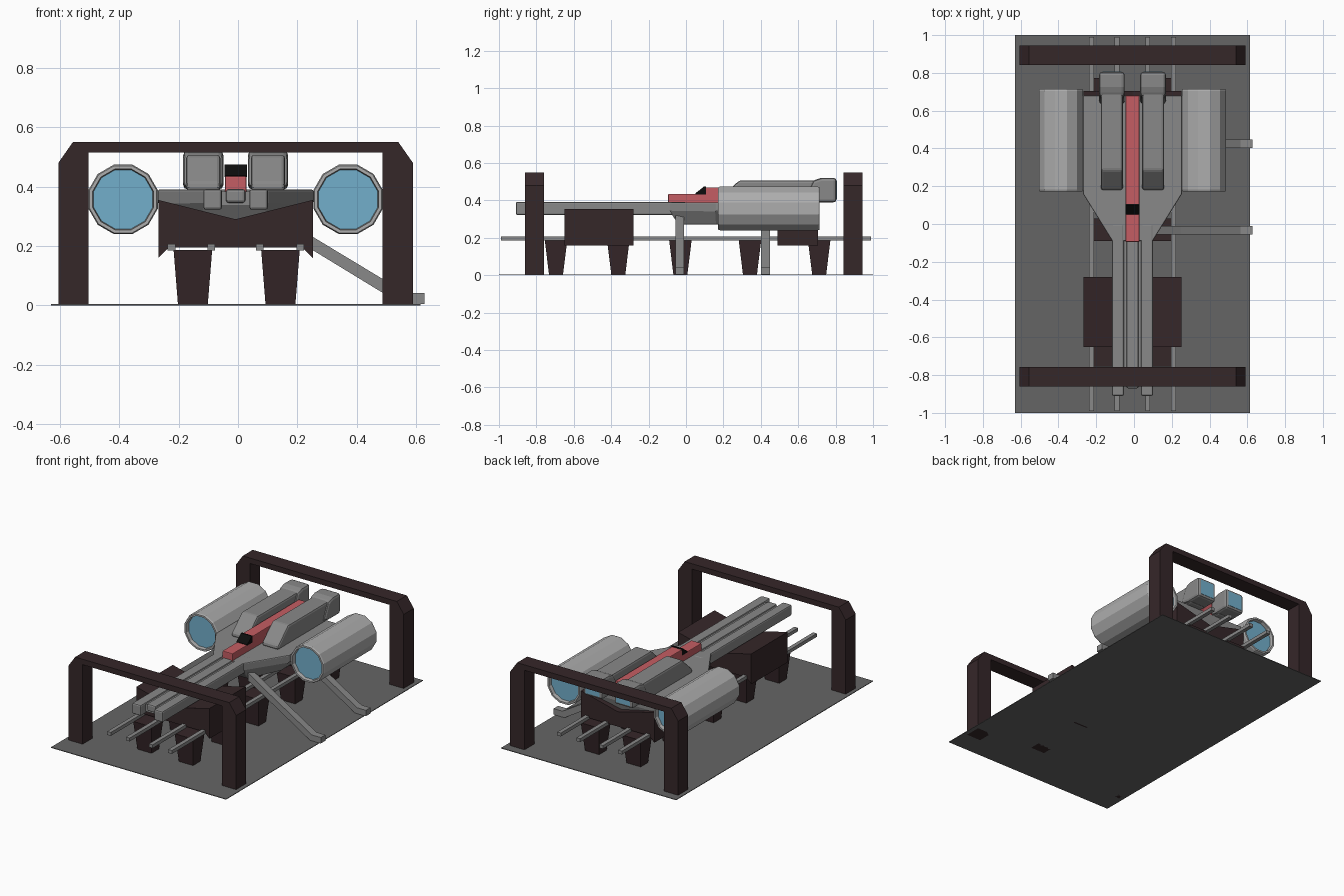
import bpy, bmesh, math

if "Cube" in bpy.data.objects:
    bpy.data.objects.remove(bpy.data.objects["Cube"])

CX = -0.008  # ship and platform axis


def material(name, rgb):
    m = bpy.data.materials.new(name)
    m.diffuse_color = (*rgb, 1)
    m.use_nodes = True
    m.node_tree.nodes["Principled BSDF"].inputs["Base Color"].default_value = m.diffuse_color
    return m


BROWN = material("dark_brown", (0.036, 0.020, 0.022))
RED = material("red", (0.56, 0.11, 0.125))
BLUE = material("blue_glow", (0.17, 0.43, 0.60))
BLACK = material("black", (0.004, 0.004, 0.004))
FLOOR = material("floor_grey", (0.13, 0.13, 0.13))
HULL = material("hull_grey", (0.25, 0.25, 0.25))
PALE = material("pale_grey", (0.42, 0.42, 0.42))


def loft(name, rings, mat=None, bevel=0, cap=None):
    """Skin equal-length rings of points and cap both ends."""
    bm = bmesh.new()
    vs = [[bm.verts.new(p) for p in r] for r in rings]
    n = len(vs[0])
    for a, b in zip(vs, vs[1:]):
        for i in range(n):
            j = (i + 1) % n
            bm.faces.new((a[i], a[j], b[j], b[i]))
    ends = [bm.faces.new(vs[0]), bm.faces.new(vs[-1])]
    if cap:
        for f in ends:
            f.material_index = 1
    bmesh.ops.recalc_face_normals(bm, faces=bm.faces)
    me = bpy.data.meshes.new(name)
    bm.to_mesh(me)
    bm.free()
    ob = bpy.data.objects.new(name, me)
    bpy.context.collection.objects.link(ob)
    for m in (mat, cap):
        if m:
            me.materials.append(m)
    if bevel:
        mod = ob.modifiers.new("bevel", 'BEVEL')
        mod.width, mod.segments = bevel, 2
        mod.limit_method = 'ANGLE'
    return ob


def extrude(name, pts, axis, lo, hi, mat=None, bevel=0):
    """Extrude a 2D profile along an axis."""
    put = {'x': lambda p, t: (t, p[0], p[1]),
           'y': lambda p, t: (p[0], t, p[1]),
           'z': lambda p, t: (p[0], p[1], t)}[axis]
    return loft(name, [[put(p, t) for p in pts] for t in (lo, hi)], mat, bevel)


def rect(x0, x1, y0, y1):
    return [(x0, y0), (x1, y0), (x1, y1), (x0, y1)]


def box(name, x, y, z, mat=None, bevel=0):
    return extrude(name, rect(*x, *y), 'z', *z, mat, bevel)


def mirrored(pts):
    """Complete a half profile of (offset, v) about the ship axis."""
    return [(CX + u, v) for u, v in pts] + [(CX - u, v) for u, v in reversed(pts)]


# Platform floor and rails
box("floor_plate", (-0.63, 0.615), (-1, 1), (0, 0.004), FLOOR)
for i, x in enumerate((-0.224, -0.09, 0.073, 0.21)):
    box(f"rail_{i}", (x - 0.013, x + 0.013), (-0.99, 0.99), (0.185, 0.207), HULL)

# Gantry arches with chamfered corners
arch = mirrored([(0.495, 0.515), (0.495, 0), (0.597, 0), (0.597, 0.48), (0.548, 0.55)])
for name, y in (("front", -0.86), ("back", 0.842)):
    extrude(f"{name}_arch", arch, 'y', y, y + 0.102, BROWN)

# Tapered rail supports
for row, y in enumerate((-0.695, -0.362, -0.03, 0.342, 0.712)):
    for side, x in (("left", -0.152), ("right", 0.143)):
        rings = [[(px, py, z) for px, py in rect(x - a, x + a, y - b, y + b)]
                 for a, b, z in ((0.05, 0.037, 0), (0.065, 0.06, 0.187))]
        loft(f"{side}_support_{row}", rings, BROWN)

# V-shaped cradles
cradle = mirrored([(0, 0.29), (0.26, 0.355), (0.26, 0.16), (0.225, 0.195)])
cradle.pop()  # the centre point is shared
for name, y0, y1 in (("front", -0.65, -0.28), ("back", 0.49, 0.705)):
    extrude(f"{name}_cradle", cradle, 'y', y0, y1, BROWN)

# Main hull: wide deck tapering below
plan = [((0.107, 0.107), (-0.09, -0.04)), ((0.262, 0.20), (0.16, 0.16)), ((0.262, 0.20), (0.68, 0.66))]
rings = []
for k, z in ((0, 0.39), (0, 0.345), (1, 0.272)):
    rings.append([(px, py, z) for px, py in mirrored([(u[k], v[k]) for u, v in plan])])
loft("main_hull", rings, HULL, 0.006)

# Neck: twin beams with a recessed spine
for side, s in (("left", -1), ("right", 1)):
    x = sorted((CX + s * 0.046, CX + s * 0.109))
    box(f"{side}_neck_beam", x, (-0.91, 0.0), (0.322, 0.392), HULL, 0.009)
box("neck_spine", (CX - 0.05, CX + 0.05), (-0.86, 0.0), (0.335, 0.383), HULL)
box("neck_ridge", (CX - 0.033, CX + 0.033), (-0.87, 0.0), (0.345, 0.392), HULL, 0.01)

# Red spine with cockpit window
spine = [(-0.095, 0.38), (-0.095, 0.435), (0.055, 0.435), (0.10, 0.47), (0.68, 0.47), (0.68, 0.38)]
extrude("red_spine", spine, 'x', CX - 0.036, CX + 0.036, RED, 0.004)
window = [(0.05, 0.432), (0.05, 0.438), (0.097, 0.475), (0.106, 0.475), (0.106, 0.432)]
extrude("cockpit_window", window, 'x', CX - 0.038, CX + 0.038, BLACK)

# Outer engines: twelve-sided shells with recessed blue ends
prof = [(0.103, 0.195), (0.106, 0.172), (0.117, 0.172), (0.121, 0.182),
        (0.121, 0.705), (0.117, 0.715), (0.106, 0.715), (0.103, 0.692)]
for side, s in (("left", -1), ("right", 1)):
    x = CX + s * 0.379
    rings = []
    for r, y in prof:
        rings.append([(x + r * math.cos((i + 0.5) * math.pi / 6), y,
                       0.357 + r * math.sin((i + 0.5) * math.pi / 6)) for i in range(12)])
    loft(f"{side}_engine", rings, PALE, cap=BLUE)

# Upper thruster pods with raised rear nozzles
pod = [(0.18, 0.385), (0.18, 0.41), (0.285, 0.507), (0.72, 0.507), (0.72, 0.385)]
nozzle = [(0.63, 0.40), (0.68, 0.507), (0.725, 0.521), (0.805, 0.521), (0.805, 0.39), (0.70, 0.39)]
for side, s in (("left", -1), ("right", 1)):
    x = CX + s * 0.109
    extrude(f"{side}_pod", pod, 'x', x - 0.058, x + 0.058, HULL, 0.018)
    extrude(f"{side}_pod_nozzle", nozzle, 'x', x - 0.068, x + 0.068, HULL, 0.016)
    box(f"{side}_pod_glow", (x - 0.05, x + 0.05), (0.79, 0.807), (0.407, 0.504), BLUE)

# Boarding struts on the right side
strut = [(0.11, 0.27), (0.11, 0.32), (0.25, 0.232), (0.565, 0.042), (0.628, 0.042),
         (0.628, 0.004), (0.55, 0.004), (0.25, 0.187)]
for name, y in (("front", -0.033), ("back", 0.425)):
    extrude(f"{name}_strut", strut, 'y', y - 0.023, y + 0.023, HULL)
